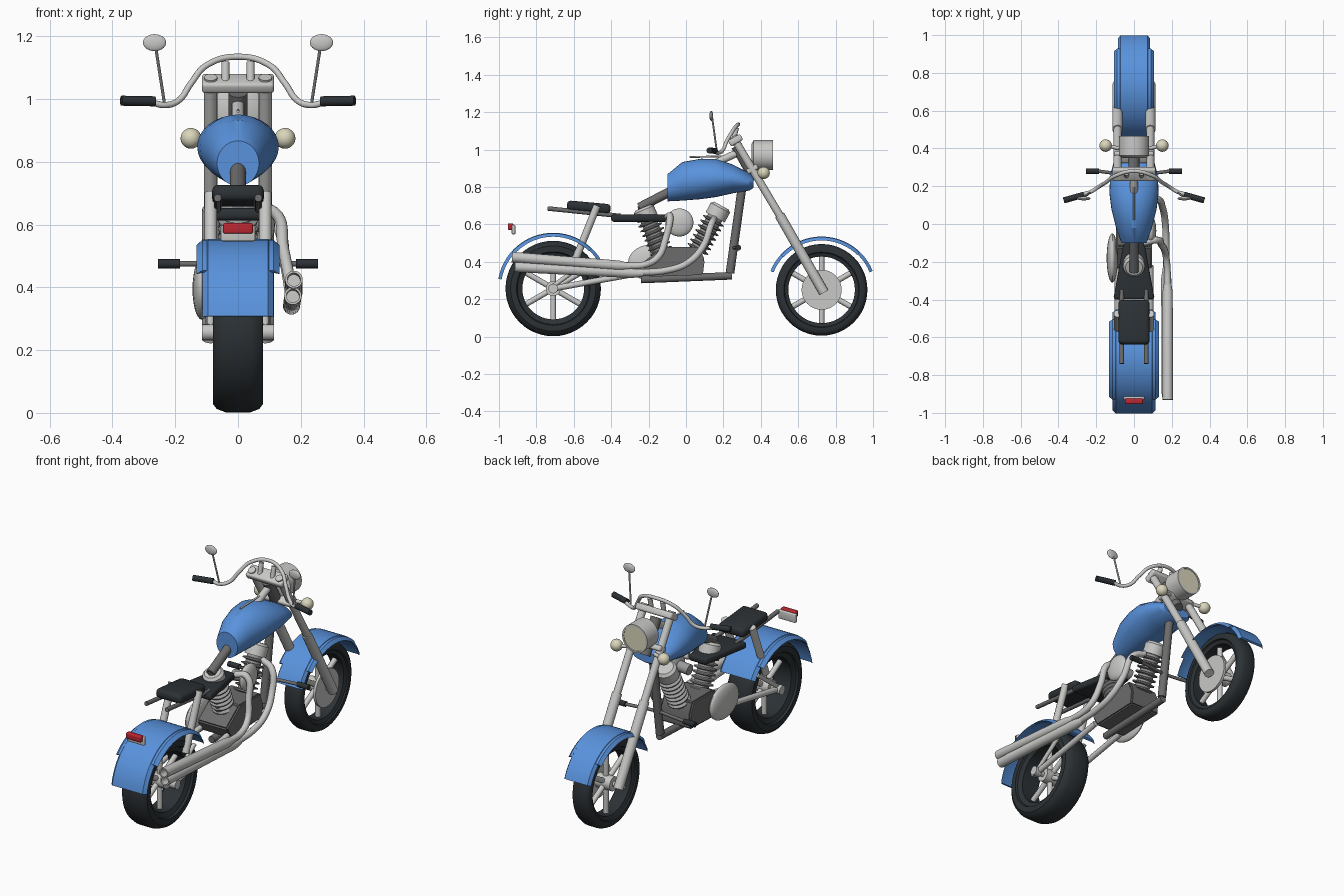
import bpy, bmesh, math
from mathutils import Vector, Matrix

cube = bpy.data.objects.get("Cube")
if cube:
    bpy.data.objects.remove(cube)


def material(name, rgb):
    m = bpy.data.materials.new(name)
    m.use_nodes = True
    m.diffuse_color = (*rgb, 1)
    m.node_tree.nodes["Principled BSDF"].inputs["Base Color"].default_value = (*rgb, 1)
    return m


BLUE = material("blue paint", (.10, .29, .72))
BLACK = material("black rubber", (.025, .031, .036))
CHROME = material("light metal", (.58, .58, .57))
STEEL = material("dark metal", (.15, .15, .15))
FINS = material("grey metal", (.32, .32, .32))
CREAM = material("cream glass", (.70, .67, .50))
RED = material("red glass", (.50, .02, .03))


def finish(name, bm, mat, angle=35):
    bmesh.ops.remove_doubles(bm, verts=bm.verts, dist=1e-5)
    bmesh.ops.recalc_face_normals(bm, faces=bm.faces)
    me = bpy.data.meshes.new(name)
    bm.to_mesh(me)
    bm.free()
    ob = bpy.data.objects.new(name, me)
    bpy.context.collection.objects.link(ob)
    me.materials.append(mat)
    bpy.ops.object.select_all(action='DESELECT')
    ob.select_set(True)
    bpy.context.view_layer.objects.active = ob
    bpy.ops.object.shade_smooth_by_angle(angle=math.radians(angle))
    return ob


def loft(bm, rings, caps=False):
    rows = [[bm.verts.new(p) for p in ring] for ring in rings]
    n = len(rows[0])
    for a, b in zip(rows, rows[1:]):
        for i in range(n):
            j = (i + 1) % n
            bm.faces.new((a[i], a[j], b[j], b[i]))
    if caps:
        bm.faces.new(rows[0])
        bm.faces.new(rows[-1])


def lathe(name, profile, origin, axis, mat, n=32):
    """Spin (distance along axis, radius) pairs."""
    bm = bmesh.new()
    turn = Matrix.Translation(origin) @ Vector(axis).to_track_quat('Z', 'Y').to_matrix().to_4x4()
    loft(bm, [[turn @ Vector((r * math.cos(math.tau * i / n), r * math.sin(math.tau * i / n), d))
               for i in range(n)] for d, r in profile])
    return finish(name, bm, mat)


def rod(name, a, b, r, mat, n=16):
    a, b = Vector(a), Vector(b)
    d = (b - a).length
    return lathe(name, [(0, 0), (0, r), (d, r), (d, 0)], a, b - a, mat, n)


def ball(name, c, size, mat):
    bm = bmesh.new()
    bmesh.ops.create_uvsphere(bm, u_segments=24, v_segments=14, radius=1,
                              matrix=Matrix.Translation(c) @ Matrix.Diagonal((*size, 1)))
    return finish(name, bm, mat)


def pipe(name, pts, r, mat):
    """Smooth bent tube."""
    cu = bpy.data.curves.new(name, 'CURVE')
    cu.dimensions, cu.bevel_depth, cu.bevel_resolution = '3D', r, 4
    cu.use_fill_caps, cu.resolution_u = True, 8
    sp = cu.splines.new('BEZIER')
    sp.bezier_points.add(len(pts) - 1)
    for bp, p in zip(sp.bezier_points, pts):
        bp.co = p
        bp.handle_left_type = bp.handle_right_type = 'AUTO'
    ob = bpy.data.objects.new(name, cu)
    bpy.context.collection.objects.link(ob)
    cu.materials.append(mat)
    bpy.ops.object.select_all(action='DESELECT')
    ob.select_set(True)
    bpy.context.view_layer.objects.active = ob
    bpy.ops.object.convert(target='MESH')
    bpy.ops.object.shade_smooth_by_angle(angle=math.radians(40))


def box(name, c, size, mat, bevel=.008, tilt=0, taper=1):
    """Bevelled box; taper narrows its +y end."""
    bm = bmesh.new()
    bmesh.ops.create_cube(bm, size=1, matrix=Matrix.Diagonal((*size, 1)))
    for v in bm.verts:
        if v.co.y > 0:
            v.co.x *= taper
    bmesh.ops.bevel(bm, geom=bm.edges[:], offset=bevel, segments=3, profile=.5, affect='EDGES')
    bm.transform(Matrix.Translation(c) @ Matrix.Rotation(tilt, 4, 'X'))
    return finish(name, bm, mat)


# Wheels: tyre, spokes and hub
def wheel(label, y, z, R, inner, w):
    k = R - inner
    lathe(label + "_tyre", [(-w * .7, inner), (-w * .85, inner + k * .3), (-w, inner + k * .35), (-w, R - k * .3),
                            (-w * .85, R - k * .12), (-w * .5, R), (w * .5, R), (w * .85, R - k * .12),
                            (w, R - k * .3), (w, inner + k * .35), (w * .85, inner + k * .3), (w * .7, inner),
                            (-w * .7, inner)], (0, y, z), (1, 0, 0), BLACK, 48)
    for i in range(6):
        a = math.radians(90 + 60 * i)
        rod(label + "_spoke", (0, y, z), (0, y + (inner + .01) * math.cos(a), z + (inner + .01) * math.sin(a)),
            .015, CHROME, 12)
    rod(label + "_hub", (-.05, y, z), (.05, y, z), .04, CHROME, 24)
    rod(label + "_axle", (-.1, y, z), (.1, y, z), .015, CHROME)


REAR, FRONT = (-.71, .257), (.725, .25)
wheel("rear", *REAR, .255, .165, .08)
wheel("front", *FRONT, .245, .178, .055)
rod("front_brake_disc", (.045, *FRONT), (.06, *FRONT), .107, CHROME, 40)


# Fenders: curved strips with a wider middle section
def fender(label, y, z, R, a0, a1, w):
    for part, s, e, half, r in (("strip", a0, a1, w, R), ("flare", 46, 138, w + .02, R - .003)):
        bm = bmesh.new()
        rings = []
        for i in range(25):
            a = math.radians(s + (e - s) * i / 24)
            rings.append([(x, y + q * math.cos(a), z + q * math.sin(a))
                          for x, q in ((-half, r - .018), (-half * .85, r), (half * .85, r), (half, r - .018),
                                       (half * .85, r - .012), (-half * .85, r - .012))])
        loft(bm, rings, True)
        finish(label + "_fender_" + part, bm, BLUE, 30)


fender("rear", *REAR, .298, 30, 170, .113)
fender("front", .725, .24, .295, 22, 158, .085)

# Fuel tank lofted from ellipses (y, centre z, half width, half height)
bm = bmesh.new()
loft(bm, [[(rx * math.cos(math.tau * i / 32), y, zc + rz * math.sin(math.tau * i / 32)) for i in range(32)]
          for y, zc, rx, rz in ((-.10, .795, .067, .072), (-.02, .83, .095, .103), (.08, .843, .12, .108),
                                (.16, .848, .13, .102), (.25, .843, .127, .077), (.34, .827, .105, .046),
                                (.36, .825, .085, .03))], True)
finish("fuel_tank", bm, BLUE, 28)

# Frame
rod("backbone", (0, -.25, .69), (0, .02, .83), .025, STEEL)
rod("steering_neck", (0, .27, 1.02), (0, .37, .84), .03, STEEL)
rod("neck_brace", (0, .14, .92), (0, .28, .985), .02, CHROME)
rod("tank_trim", (0, .02, .96), (0, .25, .965), .005, CHROME)
rod("down_tube", (0, .30, .80), (0, .235, .34), .023, STEEL)
rod("bottom_tube", (0, .245, .325), (0, -.24, .305), .02, STEEL)
rod("seat_tube", (0, -.24, .70), (0, -.17, .45), .02, STEEL)

# Engine case and its side cover
bm = bmesh.new()
loft(bm, [[(x, y, z) for y, z in ((-.24, .39), (-.2, .32), (.09, .33), (.1, .41), (.07, .48), (-.12, .48))]
          for x in (-.095, .095)], True)
bmesh.ops.bevel(bm, geom=bm.edges[:], offset=.008, segments=2, affect='EDGES')
finish("engine_case", bm, STEEL)
ball("clutch_cover", (-.115, -.18, .395), (.03, .13, .098), CHROME)

# Finned cylinders with caps
for label, a, b in (("front", (0, .06, .46), (0, .19, .70)), ("rear", (0, -.13, .45), (0, -.23, .69))):
    a, b = Vector(a), Vector(b)
    d = (b - a).length
    prof = [(0, 0)]
    for i in range(7):
        t = i * .105 * d
        prof += [(t, .042), (t + .006, .062), (t + .012, .062), (t + .017, .042)]
    lathe(label + "_cylinder", prof + [(d * .74, .042), (d * .74, 0)], a, b - a, FINS, 28)
    lathe(label + "_cylinder_cap", [(d * .74, 0), (d * .74, .058), (d * .95, .058), (d, .045), (d, 0)],
          a, b - a, CHROME, 28)
ball("air_cleaner", (.09, -.035, .61), (.028, .075, .075), CHROME)
rod("intake", (0, -.035, .60), (.09, -.035, .61), .03, FINS)

# Exhausts
pipe("front_exhaust", [(.05, .15, .63), (.12, .135, .60), (.15, .09, .48), (.165, .01, .395),
                       (.17, -.10, .355), (.17, -.28, .342)], .018, CHROME)
pipe("rear_exhaust", [(.05, -.10, .64), (.115, -.085, .64), (.145, -.11, .52), (.165, -.15, .425),
                      (.175, -.22, .385), (.178, -.34, .38)], .018, CHROME)
for label, a, b in (("upper", (.178, -.30, .375), (.178, -.93, .425)), ("lower", (.17, -.23, .337), (.175, -.915, .373))):
    d = (Vector(b) - Vector(a)).length
    lathe(label + "_muffler", [(0, .017), (.06, .027), (d, .028), (d, .021), (d - .05, .02), (d - .05, 0)],
          a, Vector(b) - Vector(a), CHROME, 24)

# Seats and tail light
box("rider_seat", (0, -.25, .633), (.22, .30, .04), BLACK, .015, taper=.5)
box("passenger_seat", (0, -.52, .692), (.165, .235, .052), BLACK, .02, -.09)
box("tail_light_base", (0, -.922, .572), (.11, .02, .05), CHROME, .005)
box("tail_light", (0, -.938, .588), (.095, .03, .034), RED, .006)

# Headlight
lathe("headlight_shell", [(0, 0), (0, .06), (.012, .08), (.115, .08), (.115, .07), (.108, .07)],
      (0, .35, .97), (0, 1, 0), CHROME, 40)
rod("headlight_lens", (0, .44, .97), (0, .462, .97), .071, CREAM, 40)

# Fork clamps (square to the fork)
slope = math.radians(30)
box("upper_clamp", (0, .265, 1.05), (.23, .075, .036), CHROME, .01, slope)
box("lower_clamp", (0, .355, .895), (.21, .065, .03), CHROME, .01, slope)

# Paired parts
for side, s in (("left", 1), ("right", -1)):
    x = s * .087
    rod(side + "_fork_tube", (x, .25, 1.07), (x, .53, .60), .021, CHROME)
    rod(side + "_fork_leg", (x, .50, .65), (x, .738, .235), .027, CHROME)
    rod(side + "_riser", (s * .04, .255, 1.05), (s * .04, .27, 1.118), .013, CHROME)
    rod(side + "_signal_stem", (s * .08, .40, .88), (s * .14, .415, .875), .01, CHROME)
    ball(side + "_turn_signal", (s * .15, .415, .875), (.033, .033, .033), CREAM)
    rod(side + "_grip", (s * .265, .155, .993), (s * .372, .125, .995), .016, BLACK)
    rod(side + "_mirror_stem", (s * .235, .165, .99), (s * .263, .14, 1.17), .005, CHROME, 10)
    ball(side + "_mirror", (s * .266, .135, 1.18), (.037, .01, .027), CHROME)
    rod(side + "_peg_bar", (0, .255, .475), (s * .19, .28, .475), .009, STEEL)
    rod(side + "_foot_peg", (s * .185, .28, .475), (s * .255, .28, .475), .015, BLACK)
    rod(side + "_rack_tube", (s * .065, -.74, .685), (s * .065, -.35, .645), .012, STEEL)
    rod(side + "_strut", (x, -.475, .70), (x, -.60, .39), .02, CHROME)
    rod(side + "_swing_arm", (x, -.72, .255), (x, -.22, .345), .016, CHROME)
    rod(side + "_upper_arm", (x, -.71, .27), (x, -.52, .41), .012, CHROME)
    rod(side + "_axle_cap", (s * .075, *REAR), (s * .115, *REAR), .026, CHROME)

# Handlebar, mirrored about the centre
half = [(.275, .158, .99), (.235, .168, .981), (.19, .195, .995), (.15, .22, 1.05), (.10, .255, 1.108)]
pipe("handlebar", half + [(0, .28, 1.135)] + [(-x, y, z) for x, y, z in reversed(half)], .01, CHROME)
